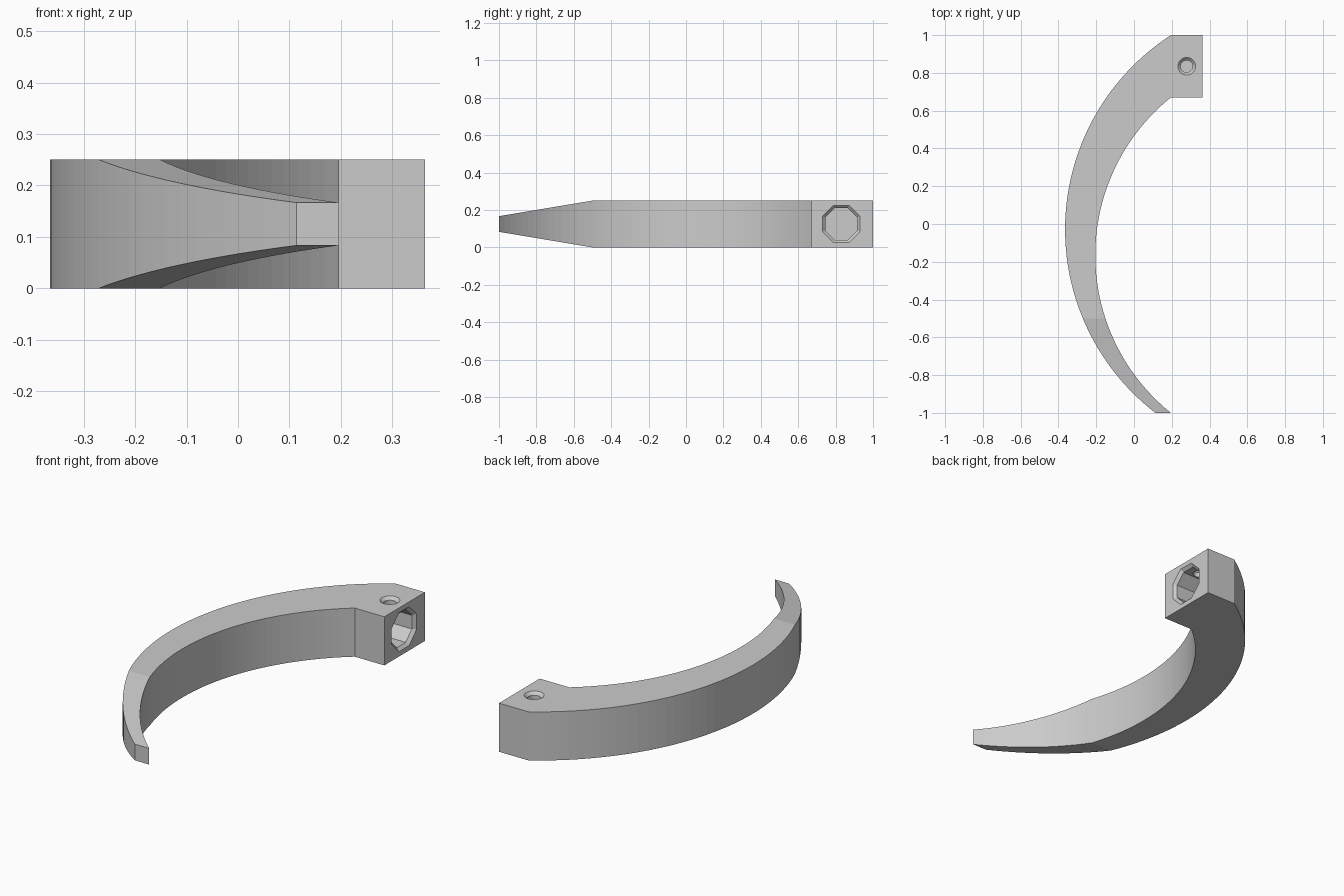
import bpy, bmesh, math
from mathutils import Matrix, Vector

if "Cube" in bpy.data.objects:
    bpy.data.objects.remove(bpy.data.objects["Cube"])

HEIGHT = 0.25
SOCKET_X = 0.195      # where the arm meets the socket block
END_X = 0.363         # open face of the socket block
TAPER_Y = -0.5        # the arm thins from here to the tip

grey = bpy.data.materials.new("light_grey")
grey.use_nodes = True
grey.diffuse_color = (0.6, 0.6, 0.6, 1)
grey.node_tree.nodes["Principled BSDF"].inputs["Base Color"].default_value = (0.6, 0.6, 0.6, 1)


def make_object(name, bm):
    bmesh.ops.recalc_face_normals(bm, faces=bm.faces)
    mesh = bpy.data.meshes.new(name)
    bm.to_mesh(mesh)
    bm.free()
    mesh.materials.append(grey)
    obj = bpy.data.objects.new(name, mesh)
    bpy.context.collection.objects.link(obj)
    return obj


def arc(center, radius, y0, y1, steps):
    """Points on the left side of a circle, from y0 to y1."""
    a0, a1 = (math.asin((y - center.y) / radius) for y in (y0, y1))
    angles = [a0 + (a1 - a0) * i / steps for i in range(steps + 1)]
    return [center + radius * Vector((-math.cos(a), math.sin(a))) for a in angles]


# Curved arm: outer and inner arcs, split at the start of the taper
arcs = []
for center, radius, top_y in ((Vector((0.8596, -0.029)), 1.2246, 1.0),
                              (Vector((0.8665, -0.165)), 1.0715, 0.67)):
    tip = arc(center, radius, -1, TAPER_Y, 14)
    arcs.append(tip[:-1] + arc(center, radius, TAPER_Y, top_y, 36))
outer, inner = arcs
outer[-1].x = inner[-1].x = SOCKET_X
outer.append(Vector((END_X, outer[-1].y)))
inner.append(Vector((END_X, inner[-1].y)))

bm = bmesh.new()
sections = []
for o, i in zip(outer, inner):
    ring = []
    for p, side in ((o, -1), (i, -1), (i, 1), (o, 1)):
        thin = max(0, (TAPER_Y - p.y) / 0.5)
        half = HEIGHT / 2 * (1 - thin * 2 / 3)
        ring.append(bm.verts.new((p.x, p.y, HEIGHT / 2 + side * half)))
    sections.append(ring)
for a, b in zip(sections, sections[1:]):
    for k in range(4):
        n = (k + 1) % 4
        bm.faces.new((a[k], a[n], b[n], b[k]))
bm.faces.new(sections[0])
bm.faces.new(sections[-1])
body = make_object("curved_arm_with_socket", bm)


def cut_hole(name, sides, profile, matrix):
    """Cut a chamfered hole; profile lists (radius, depth) from the mouth in."""
    bm = bmesh.new()
    rings = []
    for r, depth in profile:
        angles = [2 * math.pi * (k + 0.5) / sides for k in range(sides)]
        rings.append([bm.verts.new((r * math.cos(a), r * math.sin(a), -depth)) for a in angles])
    for a, b in zip(rings, rings[1:]):
        for k in range(sides):
            n = (k + 1) % sides
            bm.faces.new((a[k], a[n], b[n], b[k]))
    bm.faces.new(rings[0])
    bm.faces.new(rings[-1])
    bm.transform(matrix)
    cutter = make_object(name, bm)
    cutter.hide_render = True
    mod = body.modifiers.new(name, "BOOLEAN")
    mod.operation = "DIFFERENCE"
    mod.solver = "EXACT"
    mod.object = cutter
    bpy.context.view_layer.objects.active = body
    bpy.ops.object.modifier_apply(modifier=name)
    bpy.data.objects.remove(cutter)


# Octagonal socket in the end face, and the round screw hole above it
flat = math.cos(math.pi / 8)
cut_hole("socket_cutter", 8,
         [(0.1 / flat, -0.02), (0.1 / flat, 0), (0.085 / flat, 0.015), (0.085 / flat, 0.2)],
         Matrix.Translation((END_X, 0.83, HEIGHT / 2)) @ Matrix.Rotation(math.pi / 2, 4, "Y"))
cut_hole("screw_hole_cutter", 24,
         [(0.047, -0.02), (0.047, 0), (0.032, 0.015), (0.032, 0.1)],
         Matrix.Translation((0.279, 0.835, HEIGHT)))
